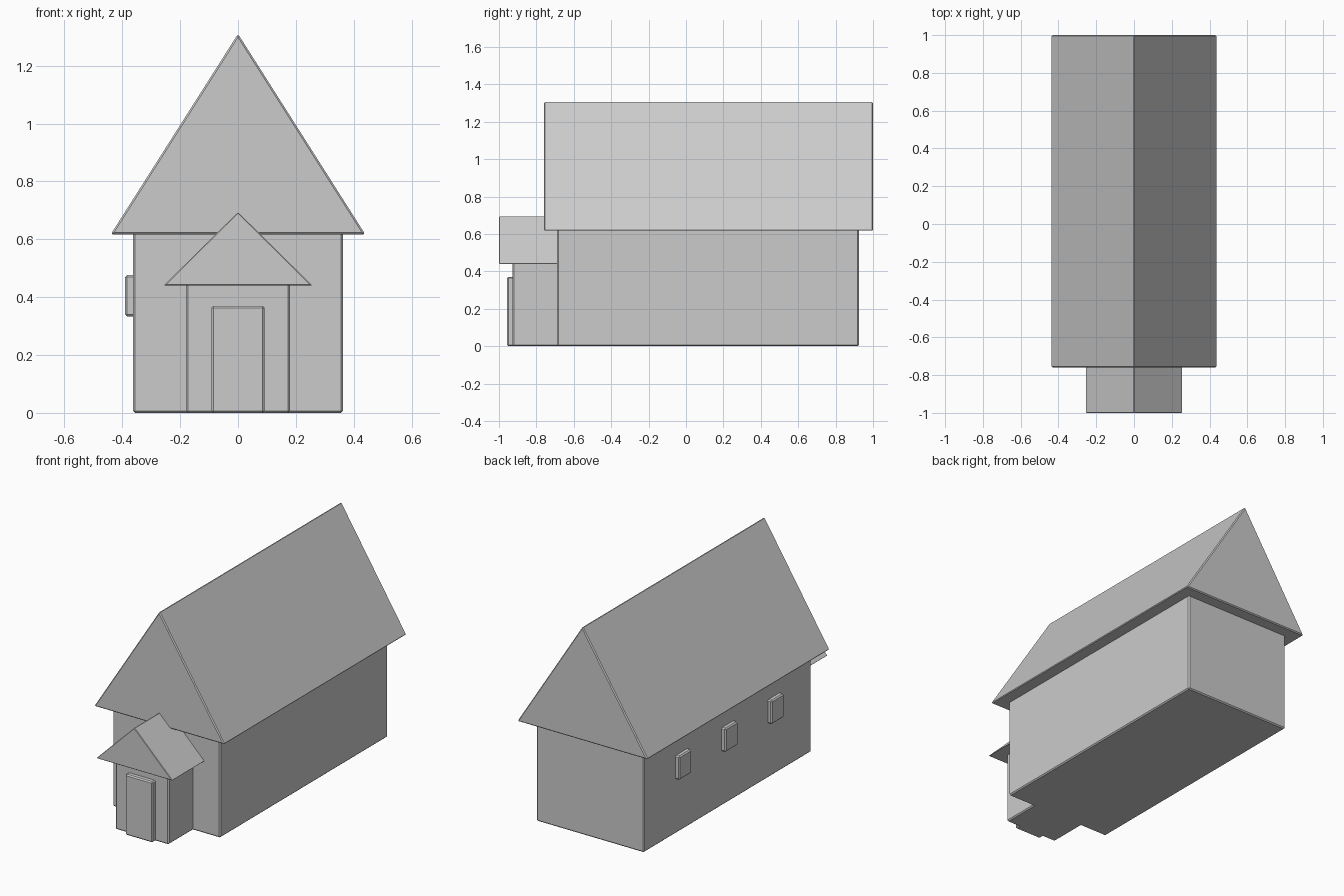
import bpy

if "Cube" in bpy.data.objects:
    bpy.data.objects.remove(bpy.data.objects["Cube"])


def prism(name, profile, y0, y1, bevel=0.007):
    """Extrude an x-z outline along y and chamfer its edges."""
    n = len(profile)
    verts = [(x, y, z) for y in (y0, y1) for x, z in profile]
    faces = [tuple(range(n)), tuple(range(2 * n - 1, n - 1, -1))]
    faces += [(i, i + n, (i + 1) % n + n, (i + 1) % n) for i in range(n)]
    mesh = bpy.data.meshes.new(name)
    mesh.from_pydata(verts, [], faces)
    mesh.update()
    ob = bpy.data.objects.new(name, mesh)
    bpy.context.collection.objects.link(ob)
    mod = ob.modifiers.new("chamfer", "BEVEL")
    mod.width = bevel
    mod.segments = 1
    return ob


def block(name, x0, x1, y0, y1, z0, z1):
    return prism(name, [(x0, z0), (x1, z0), (x1, z1), (x0, z1)], y0, y1)


def gable(name, half, y0, y1, z0, z1, bevel):
    return prism(name, [(-half, z0), (half, z0), (0, z1)], y0, y1, bevel)


# Main building
block("house_walls", -0.363, 0.363, -0.69, 0.925, 0, 0.625)
gable("main_roof", 0.44, -0.76, 1.0, 0.617, 1.31, 0.006)

# Entrance porch
block("porch_walls", -0.18, 0.18, -0.927, -0.66, 0, 0.45)
gable("porch_roof", 0.257, -1.0, -0.68, 0.44, 0.694, 0.003)
block("door", -0.092, 0.092, -0.957, -0.91, 0, 0.37)

# Windows along the left wall
for i in range(3):
    y = 0.115 + (i - 1) * 0.445
    block(f"window_{i + 1}", -0.39, -0.34, y - 0.06, y + 0.06, 0.333, 0.477)
